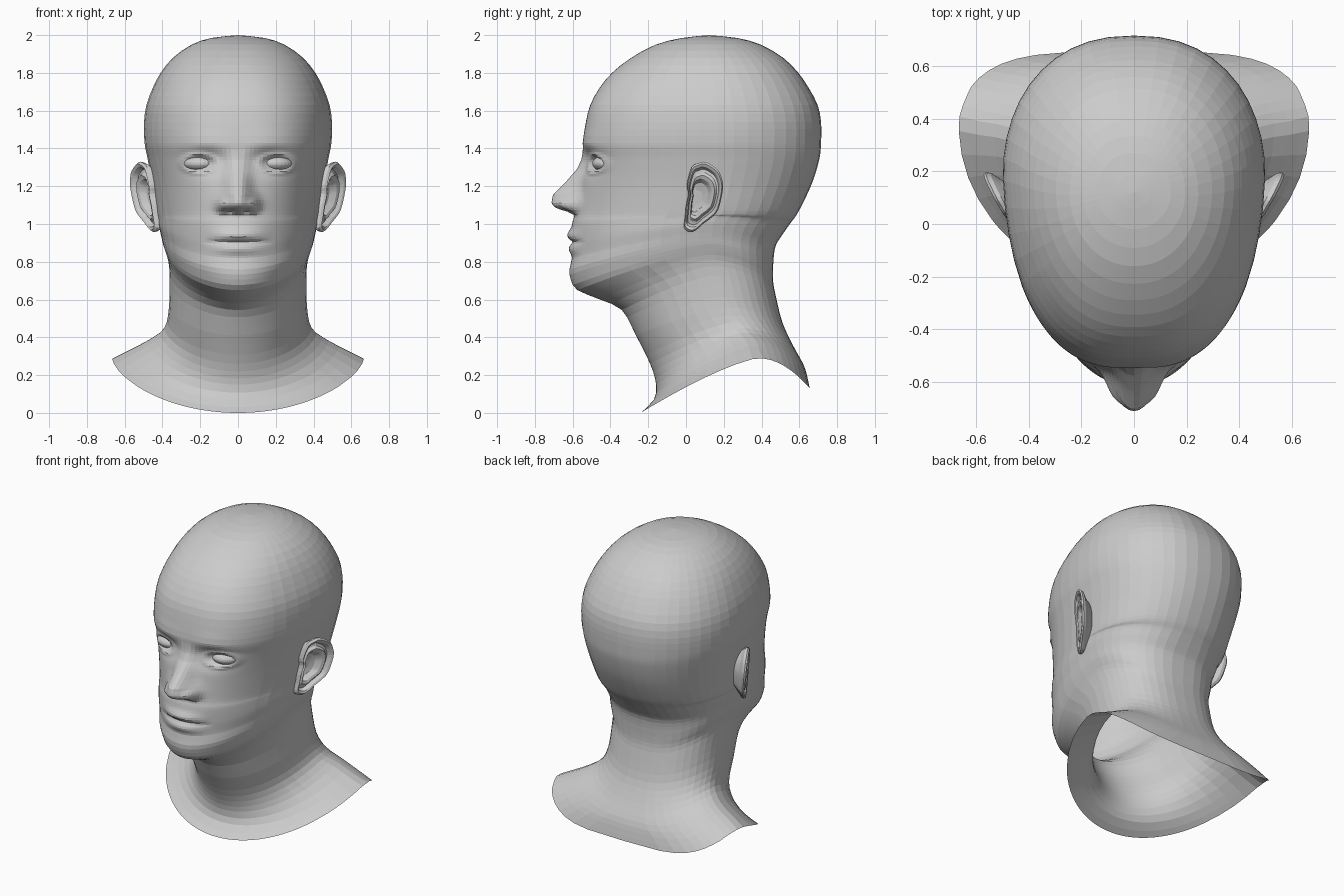
import bpy, bmesh, math
from math import sin, cos, pi, exp, radians, ceil

if "Cube" in bpy.data.objects:
    bpy.data.objects.remove(bpy.data.objects["Cube"])


def g(v, centre, width):
    return exp(-((v - centre) / width) ** 2)


def lerp_table(table, v):
    """Piecewise linear lookup in rising (key, value) pairs."""
    if v <= table[0][0]:
        return table[0][1]
    for (a, fa), (b, fb) in zip(table, table[1:]):
        if v <= b:
            return fa + (fb - fa) * (v - a) / (b - a)
    return table[-1][1]


def catmull(p0, p1, p2, p3, t):
    return [0.5 * (2 * b + (c - a) * t + (2 * a - 5 * b + 4 * c - d) * t * t
                   + (3 * b - a - 3 * c + d) * t ** 3)
            for a, b, c, d in zip(p0, p1, p2, p3)]


def loft(name, rings, cap=False):
    """Skin closed rings of points into one flat-shaded object."""
    bm = bmesh.new()
    rows = [[bm.verts.new(p) for p in ring] for ring in rings]
    for r0, r1 in zip(rows, rows[1:]):
        for i in range(len(r0)):
            j = (i + 1) % len(r0)
            bm.faces.new((r0[i], r0[j], r1[j], r1[i]))
    if cap:
        bm.faces.new(rows[-1])
    bmesh.ops.remove_doubles(bm, verts=bm.verts, dist=1e-4)
    bmesh.ops.recalc_face_normals(bm, faces=bm.faces)
    mesh = bpy.data.meshes.new(name)
    bm.to_mesh(mesh)
    bm.free()
    obj = bpy.data.objects.new(name, mesh)
    bpy.context.collection.objects.link(obj)
    return obj


# Neck and jaw sections (tilted so the jaw rises towards the ears):
# z front/side/back, y front/back, half width, y of widest, roundness front/back
neck = [(0, .29, .13, -.24, .655, .667, .38, 1, .47),
        (.07, .33, .20, -.17, .64, .585, .36, 1, .55),
        (.15, .385, .26, -.158, .62, .48, .34, 1, .65),
        (.26, .45, .36, -.19, .565, .392, .28, 1, .75),
        (.41, .56, .48, -.265, .51, .366, .2, 1, .8),
        (.545, .73, .62, -.34, .475, .362, .15, 1.05, .8),
        (.60, .81, .69, -.455, .462, .37, .12, 1.1, .8),
        (.65, .86, .74, -.575, .46, .385, .12, 1, .8),
        (.705, .895, .79, -.61, .462, .397, .11, 1, .8),
        (.76, .925, .84, -.617, .466, .404, .1, .97, .8),
        (.82, .955, .89, -.603, .477, .411, .1, .97, .8),
        (.905, 1.0, .95, -.603, .515, .422, .1, .97, .82)]
# Head sections: z, y front/back, half width, y of widest, roundness of the front
head = [(1.0, -.602, .55, .427, .12, .97),
        (1.065, -.585, .595, .435, .15, .95), (1.21, -.56, .665, .455, .18, .86),
        (1.34, -.545, .705, .478, .2, .77), (1.43, -.545, .715, .495, .2, .73),
        (1.54, -.53, .715, .498, .2, .74), (1.63, -.507, .697, .485, .19, .76),
        (1.72, -.458, .65, .452, .18, .8), (1.80, -.392, .595, .41, .16, .85),
        (1.88, -.29, .515, .345, .14, .9), (1.95, -.16, .395, .245, .12, .95),
        (1.985, -.02, .27, .14, .12, 1), (2.0, .12, .12, 0, .12, 1)]
sections = neck + [(z, z + max(0, 1.065 - z) * .6, z, yf, yb, w, c, p, .86)
                   for z, yf, yb, w, c, p in head]

nose_height = [(1.045, 0), (1.062, .03), (1.078, .09), (1.092, .122), (1.115, .137),
               (1.155, .135), (1.19, .106), (1.22, .08), (1.29, .03), (1.34, .012), (1.40, 0)]
nose_width = [(1.06, .085), (1.12, .086), (1.2, .066), (1.35, .055)]


def face_relief(x, z):
    """Forward (negative) or inward (positive) shift of the face in y."""
    x = abs(x)
    d = -lerp_table(nose_height, z) * exp(-(x / lerp_table(nose_width, z)) ** 2.4)
    d -= .035 * g(x, .085, .03) * g(z, 1.105, .035)         # nostril wings
    d += .025 * g(x, .04, .018) * g(z, 1.066, .012)         # nostrils
    d += .045 * g(x, .17, .1) * g(z, 1.33, .06)             # eye sockets
    e = math.hypot((x - .205) / .085, (z - 1.32) / .045)
    d -= .012 * g(e, 1.05, .3)                              # eyelids
    d -= .007 * g(x, .16, .12) * g(z, 1.43, .045)           # brows
    m = max(0, 1 - (x / .19) ** 2)
    d -= m * m * (.026 * g(z, .94, .032) + .018 * g(z, .866, .028))   # lips
    d += .014 * m * g(z, .905, .012)                        # mouth line
    return d


# Head and neck shell: fine over the face, coarser elsewhere
half = [radians(54) * i / 30 for i in range(31)]
half += [radians(54 + 126 * i / 15) for i in range(1, 16)]
angles = half + [-t for t in half[-2:0:-1]]


def section_ring(s):
    zf, zs, zb, yf, yb, w, c, pf, pb = s
    ring = []
    for t in angles:
        k, front = abs(cos(t)), cos(t) > 0
        p = pf if front else pb
        p = 0.93 + (p - 0.93) * min(1, k * 2)
        x = math.copysign(max(w, 0) * abs(sin(t)) ** p, t)
        y = c + ((yf if front else yb) - c) * k
        z = zs + ((zf - zs) * k ** 1.3 if front else (zb - zs) * k * k)
        if front and .78 < z < 1.6:
            y += face_relief(x, z) * min(1, 2 * k)
        if abs(sin(t)) < 1e-6:
            x = 0
        ring.append((x, y, z))
    return ring


rings = []
for i in range(len(sections) - 1):
    p0, p1 = sections[max(i - 1, 0)], sections[i]
    p2, p3 = sections[i + 1], sections[min(i + 2, len(sections) - 1)]
    step = .014 if .8 < p1[0] < 1.42 else .05
    n = max(2, ceil((p2[0] - p1[0]) / step))
    rings += [section_ring(catmull(p0, p1, p2, p3, j / n)) for j in range(n)]
rings.append(section_ring(sections[-1]))
loft("head_and_neck", rings)

# Ears: outline in (y, z), swept through scale / outward offset / forward shift steps
outline = [(.005, 1.21), (.03, 1.30), (.065, 1.322), (.105, 1.328), (.165, 1.29),
           (.19, 1.24), (.195, 1.18), (.17, 1.075), (.13, 1.03), (.09, 1.0),
           (.05, .965), (.02, .958), (-.01, .98), (-.005, 1.04), (0, 1.1), (.012, 1.16)]
ear_steps = [(.62, -.11, -.03), (.85, -.04, -.01), (.98, -.018, 0), (1, 0, 0),
             (.94, .012, 0), (.86, .006, 0), (.79, -.018, 0), (.70, -.014, 0),
             (.62, .002, -.003), (.52, -.004, -.008), (.42, -.032, -.015), (.2, -.04, -.02)]


def smooth_closed(pts, n=3):
    k = len(pts)
    return [catmull(pts[i - 1], pts[i], pts[(i + 1) % k], pts[(i + 2) % k], j / n)
            for i in range(k) for j in range(n)]


for side, label in ((1, "left"), (-1, "right")):
    ear = []
    for s, off, shift in ear_steps:
        ring = []
        for y, z in smooth_closed(outline):
            y = .085 + (y - .085) * s + shift
            z = 1.14 + (z - 1.14) * s
            ring.append((side * (.45 + .55 * y + .1 * (z - 1.15) + off), y, z))
        ear.append(ring)
    loft(label + "_ear", ear, cap=True)

    # Eyeballs showing between the lids
    bpy.ops.mesh.primitive_uv_sphere_add(segments=24, ring_count=16, radius=1,
                                         location=(side * .205, -.425, 1.32))
    eye = bpy.context.object
    eye.name = label + "_eye"
    eye.scale = (.085, .07, .043)
    eye.rotation_euler = (0, 0, side * radians(18))
